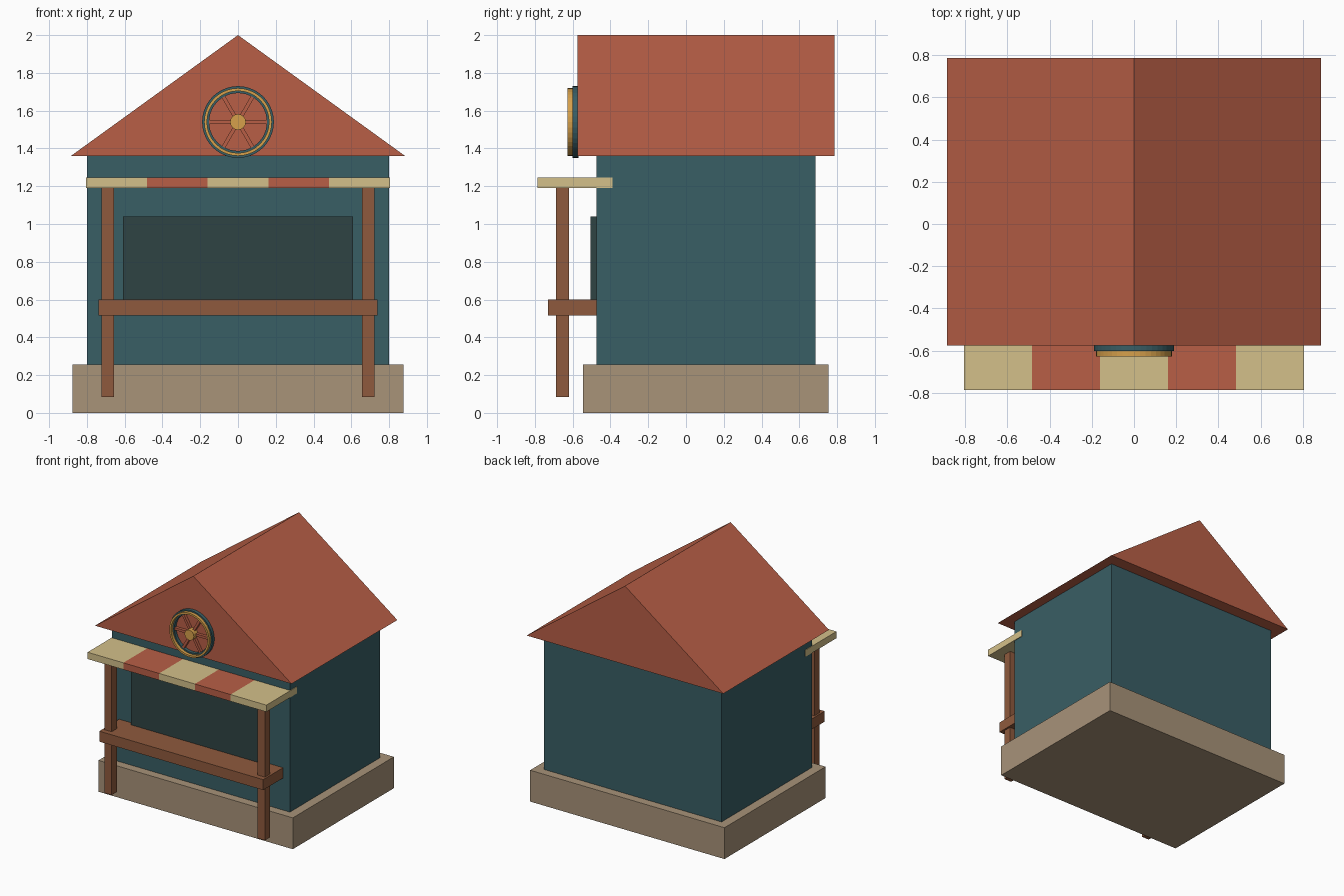
import bpy, bmesh, math
from mathutils import Matrix, Vector

cube = bpy.data.objects.get("Cube")
if cube:
    bpy.data.objects.remove(cube, do_unlink=True)


def material(name, rgb):
    """Flat material from an 8-bit sRGB colour."""
    lin = [((c / 255 + 0.055) / 1.055) ** 2.4 for c in rgb] + [1]
    m = bpy.data.materials.new(name)
    m.use_nodes = True
    m.diffuse_color = lin
    m.node_tree.nodes["Principled BSDF"].inputs["Base Color"].default_value = lin
    return m


RED = material("roof_red", (184, 95, 70))
TEAL = material("wall_teal", (57, 94, 101))
STONE = material("base_stone", (168, 147, 121))
WOOD = material("wood_brown", (143, 90, 61))
DARK = material("opening_dark", (47, 67, 67))
CREAM = material("awning_cream", (212, 192, 138))
GOLD = material("wheel_gold", (214, 160, 75))


def finish(name, bm, *mats):
    bmesh.ops.recalc_face_normals(bm, faces=bm.faces)
    mesh = bpy.data.meshes.new(name)
    bm.to_mesh(mesh)
    bm.free()
    for m in mats:
        mesh.materials.append(m)
    obj = bpy.data.objects.new(name, mesh)
    bpy.context.collection.objects.link(obj)
    return obj


def box(name, lo, hi, mat):
    lo, hi = Vector(lo), Vector(hi)
    bm = bmesh.new()
    bmesh.ops.create_cube(bm, size=1, matrix=Matrix.Translation((lo + hi) / 2)
                          @ Matrix.Diagonal((*(hi - lo), 1)))
    return finish(name, bm, mat)


WHEEL_Z = 1.54


def ring(name, r_in, r_out, y0, y1, mat, n=40):
    """Flat-sided ring (or disc when r_in is zero) around the y axis."""
    bm = bmesh.new()
    profile = [(r_in, y0), (r_out, y0), (r_out, y1), (r_in, y1)]
    verts = [bm.verts.new((r, y, 0)) for r, y in profile]
    edges = [bm.edges.new((verts[i], verts[(i + 1) % 4])) for i in range(4)]
    bmesh.ops.spin(bm, geom=verts + edges, cent=(0, 0, 0), axis=(0, 1, 0),
                   angle=math.tau, steps=n)
    bmesh.ops.remove_doubles(bm, verts=bm.verts, dist=0.0005)
    bmesh.ops.translate(bm, verts=bm.verts, vec=(0, 0, WHEEL_Z))
    return finish(name, bm, mat)


# Building body
box("stone_base", (-0.875, -0.545, 0), (0.875, 0.755, 0.255), STONE)
box("walls", (-0.8, -0.475, 0.255), (0.8, 0.685, 1.36), TEAL)
box("serving_window", (-0.61, -0.505, 0.6), (0.61, -0.475, 1.04), DARK)

# Solid gable roof
bm = bmesh.new()
front = bm.faces.new([bm.verts.new((x, -0.575, z))
                      for x, z in ((-0.885, 1.36), (0.885, 1.36), (0, 2))])
back = bmesh.ops.extrude_face_region(bm, geom=[front], use_keep_orig=True)["geom"]
bmesh.ops.translate(bm, vec=(0, 1.36, 0),
                    verts=[g for g in back if isinstance(g, bmesh.types.BMVert)])
finish("gable_roof", bm, RED)

# Counter and posts
box("counter", (-0.738, -0.73, 0.515), (0.738, -0.475, 0.6), WOOD)
for side, x in (("right", -0.69), ("left", 0.69)):
    box(side + "_post", (x - 0.033, -0.687, 0.085), (x + 0.033, -0.62, 1.19), WOOD)

# Striped awning: one slab sliced into five bands
bm = bmesh.new()
bmesh.ops.create_cube(bm, size=1, matrix=Matrix.Translation((0, -0.587, 1.218))
                      @ Matrix.Diagonal((1.61, 0.396, 0.055, 1)))
for x in (-0.483, -0.161, 0.161, 0.483):
    bmesh.ops.bisect_plane(bm, geom=bm.verts[:] + bm.edges[:] + bm.faces[:],
                           plane_co=(x, 0, 0), plane_no=(1, 0, 0))
for f in bm.faces:
    f.material_index = int(0.161 < abs(f.calc_center_median().x) < 0.483)
finish("striped_awning", bm, CREAM, RED)

# Wheel on the gable
ring("wheel_rim", 0.153, 0.19, -0.602, -0.57, TEAL)
ring("wheel_band", 0.164, 0.179, -0.628, -0.59, GOLD)
ring("wheel_hub", 0, 0.042, -0.628, -0.57, GOLD, 16)
bm = bmesh.new()
for i in range(3):
    turn = Matrix.Translation((0, -0.587, WHEEL_Z)) @ Matrix.Rotation(i * math.pi / 3, 4, "Y")
    bmesh.ops.create_cube(bm, size=1, matrix=turn @ Matrix.Diagonal((0.32, 0.024, 0.02, 1)))
finish("wheel_spokes", bm, RED)
